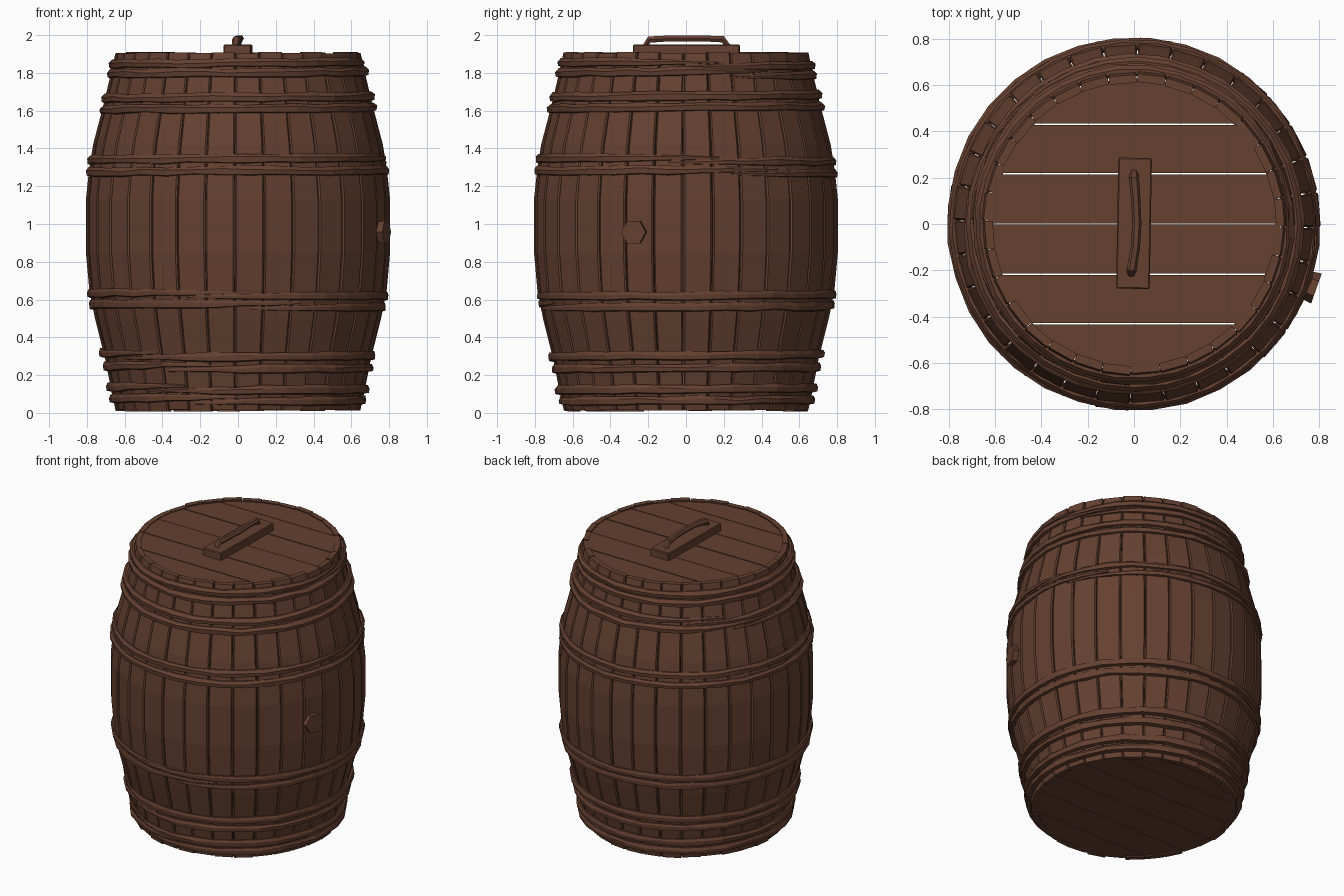
import bpy, bmesh, math, random
from mathutils import Vector, Matrix

if "Cube" in bpy.data.objects:
    bpy.data.objects.remove(bpy.data.objects["Cube"])

random.seed(4)
wood = bpy.data.materials.new("dark brown wood")
wood.diffuse_color = (0.130, 0.052, 0.030, 1)
wood.use_nodes = True
wood.node_tree.nodes["Principled BSDF"].inputs["Base Color"].default_value = wood.diffuse_color

# outer stave profile: (height, radius)
PROFILE = [(0.012, .645), (.10, .665), (.28, .70), (.50, .755), (.65, .785), (.85, .803),
           (1.13, .803), (1.28, .787), (1.42, .765), (1.63, .71), (1.80, .67), (1.908, .647)]


def radius_at(z):
    for (z0, r0), (z1, r1) in zip(PROFILE, PROFILE[1:]):
        if z <= z1:
            return r0 + (r1 - r0) * (z - z0) / (z1 - z0)
    return PROFILE[-1][1]


def finish(name, bm):
    bmesh.ops.recalc_face_normals(bm, faces=bm.faces)
    me = bpy.data.meshes.new(name)
    bm.to_mesh(me)
    bm.free()
    me.materials.append(wood)
    ob = bpy.data.objects.new(name, me)
    bpy.context.collection.objects.link(ob)
    return ob


def loft(bm, rings):
    """Skin a list of equal closed rings and cap both ends."""
    vs = [[bm.verts.new(p) for p in ring] for ring in rings]
    n = len(vs[0])
    for a, b in zip(vs, vs[1:]):
        for i in range(n):
            bm.faces.new((a[i], a[(i + 1) % n], b[(i + 1) % n], b[i]))
    bm.faces.new(vs[0][::-1])
    bm.faces.new(vs[-1])


def polar(r, a, z):
    return Vector((r * math.cos(a), r * math.sin(a), z))


# staves, with chamfered long edges and slightly uneven ends
STAVES = 32
bm = bmesh.new()
for k in range(STAVES):
    mid = -math.pi / 2 + math.radians(-1.2) + (k + .5) * math.tau / STAVES
    half = math.pi / STAVES - random.uniform(.001, .004)
    dr = random.uniform(-.003, .003)
    low, high = random.uniform(-.005, .005), random.uniform(-.006, .004)
    rings = []
    for j, (z, r) in enumerate(PROFILE):
        z += low if j == 0 else high if j == len(PROFILE) - 1 else 0
        r += dr
        rings.append([polar(r - .035, mid - half, z), polar(r - .007, mid - half, z),
                      polar(r, mid - half * .9, z), polar(r, mid + half * .9, z),
                      polar(r - .007, mid + half, z), polar(r - .035, mid + half, z)])
    loft(bm, rings)
finish("staves", bm)


# hoops: pairs of rough split-wood strands with tapered overlapping ends
def strand(bm, z, start, height, depth):
    steps, turn = 34, math.tau + .35
    rings = []
    for i in range(steps + 1):
        t = i / steps
        a = start + turn * t
        end = min(t, 1 - t) * steps / 4
        s = .3 + .7 * min(1, end)
        zc = z + .026 * (t - .5) + random.uniform(-.004, .004)
        h = height * s * random.uniform(.85, 1.12) / 2
        d = depth * s * random.uniform(.8, 1.1)
        r = radius_at(zc)
        rings.append([polar(radius_at(zc - h) - .012, a, zc - h),
                      polar(r + d * .85, a, zc - h * .7),
                      polar(r + d, a, zc + h * random.uniform(.1, .5)),
                      polar(radius_at(zc + h) + d * .5, a, zc + h),
                      polar(radius_at(zc + h) - .012, a, zc + h * .9)])
    loft(bm, rings)


HOOPS = [(.068, .128, 250, .026), (.240, .305, 238, .026), (.567, .625, 275, .020),
         (1.275, 1.338, 18, .020), (1.615, 1.672, 150, .024), (1.795, 1.845, 20, .026)]
for n, (za, zb, deg, depth) in enumerate(HOOPS):
    bm = bmesh.new()
    strand(bm, za, math.radians(deg), .05, depth)
    strand(bm, zb, math.radians(deg - 25), .05, depth)
    finish("hoop_%d" % (n + 1), bm)


# round heads made of six planks with fine gaps
def head(name, z0, z1, rad):
    bm = bmesh.new()
    cuts = [-rad, -.43, -.217, 0, .217, .43, rad]
    for y0, y1 in zip(cuts, cuts[1:]):
        y0, y1 = y0 + .003, y1 - .003
        a0, a1 = math.asin(y0 / rad), math.asin(y1 / rad)
        arc = [(rad * math.cos(a0 + (a1 - a0) * i / 4), rad * math.sin(a0 + (a1 - a0) * i / 4))
               for i in range(5)]
        outline = arc + [(-x, y) for x, y in reversed(arc)]
        dz = random.uniform(-.002, .002)
        loft(bm, [[(x, y, z + dz) for x, y in outline] for z in (z0, z1)])
    return finish(name, bm)


head("lid", 1.865, 1.898, .63)
head("bottom", .018, .05, .63)

# handle plate on the lid, slightly skewed
bm = bmesh.new()
bmesh.ops.create_cube(bm, size=1, matrix=Matrix.Translation((0, .003, 1.920))
                      @ Matrix.Rotation(math.radians(-1), 4, 'Z')
                      @ Matrix.Diagonal((.145, .565, .058, 1)))
bmesh.ops.bevel(bm, geom=bm.edges[:], offset=.005, segments=1, affect='EDGES')
finish("handle_plate", bm)

# bowed handle bar
bm = bmesh.new()
path = [(-.012, -.215, 1.942, .016), (-.010, -.195, 1.976, .020), (.006, -.10, 1.982, .018),
        (.012, 0, 1.982, .018), (.008, .10, 1.982, .018), (0, .195, 1.978, .020),
        (0, .222, 1.942, .016)]
rings = []
for i, (x, y, z, s) in enumerate(path):
    p, q = Vector(path[max(i - 1, 0)][:3]), Vector(path[min(i + 1, len(path) - 1)][:3])
    tan = (q - p).normalized()
    side = Vector((1, 0, 0))
    up = side.cross(tan).normalized()
    rings.append([Vector((x, y, z)) + side * s * 1.1 * math.cos(k * math.tau / 6)
                  + up * s * math.sin(k * math.tau / 6) for k in range(6)])
loft(bm, rings)
finish("handle", bm)

# six-sided bung on the right side
bm = bmesh.new()
ang = math.radians(-19.5)
out = polar(1, ang, 0)
tang = Vector((-math.sin(ang), math.cos(ang), 0))
rings = [[out * d + Vector((0, 0, .957)) + tang * s * math.cos(k * math.tau / 6)
          + Vector((0, 0, s * math.sin(k * math.tau / 6))) for k in range(6)]
         for d, s in ((.74, .055), (.835, .069))]
loft(bm, rings)
finish("bung", bm)
